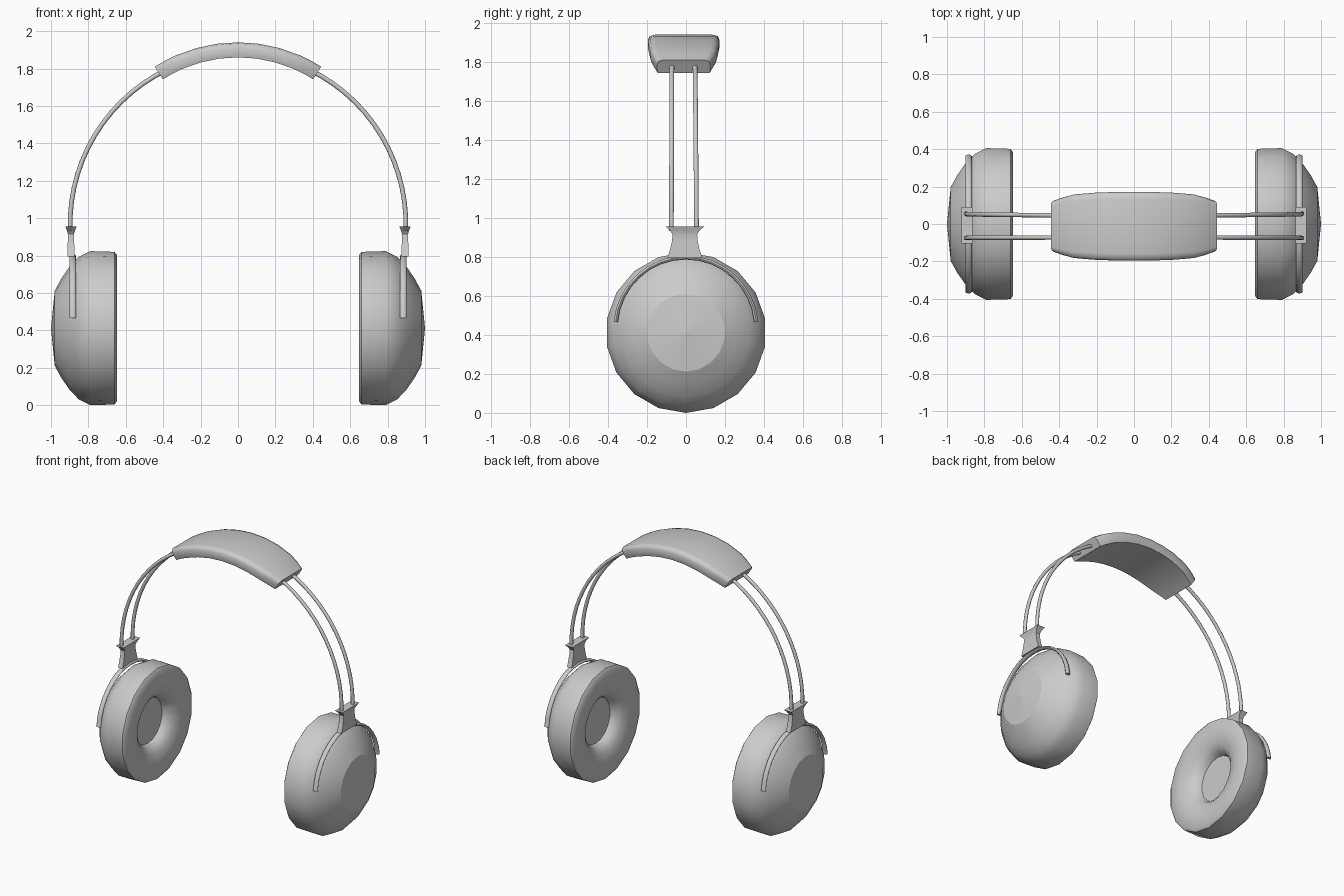
import bpy, bmesh
from math import sin, cos, pi, radians, asin

if "Cube" in bpy.data.objects:
    bpy.data.objects.remove(bpy.data.objects["Cube"])

CUP_Z = 0.412


def loft(name, rings, smooth=35, mirror=True, caps=True):
    """Skin a list of equal-length closed rings; optionally mirror over x."""
    bm = bmesh.new()
    loops = [[bm.verts.new(p) for p in ring] for ring in rings]
    n = len(loops[0])
    for a, b in zip(loops, loops[1:]):
        for i in range(n):
            j = (i + 1) % n
            bm.faces.new((a[i], a[j], b[j], b[i]))
    if caps:
        bm.faces.new(loops[0])
        bm.faces.new(loops[-1])
    bmesh.ops.remove_doubles(bm, verts=bm.verts, dist=1e-5)
    bmesh.ops.recalc_face_normals(bm, faces=bm.faces)
    mesh = bpy.data.meshes.new(name)
    bm.to_mesh(mesh)
    bm.free()
    mesh.shade_smooth()
    mesh.set_sharp_from_angle(angle=radians(smooth))
    obj = bpy.data.objects.new(name, mesh)
    bpy.context.collection.objects.link(obj)
    if mirror:
        mod = obj.modifiers.new("Mirror", 'MIRROR')
        mod.use_axis[0] = True
        mod.use_mirror_merge = False
    return obj


def lathe(name, profile, sides=18, smooth=35):
    """Revolve (x, radius) points around the ear cup axis."""
    rings = [[(x, r * sin(2 * pi * i / sides), CUP_Z + r * cos(2 * pi * i / sides))
              for i in range(sides)] for x, r in profile]
    return loft(name, rings, smooth, caps=False)


# Ear cups: cushion with recessed hole, outer shell, and end cap
lathe("ear_cushion_and_shell", [
    (0.735, 0.165), (0.70, 0.18), (0.668, 0.22), (0.65, 0.29), (0.647, 0.39),
    (0.66, 0.408), (0.79, 0.412), (0.85, 0.382), (0.90, 0.33),
    (0.945, 0.265), (0.98, 0.2)], smooth=50)
lathe("cup_end_cap", [(0.98, 0.2), (1.0, 0.0001)])
lathe("speaker_disc", [(0.735, 0.165), (0.735, 0.0001)])

# Yoke: flattened tube arching over each cup
yoke = []
for k in range(17):
    a = radians(5 + 170 * k / 16)
    yoke.append([(0.884 + 0.018 * cos(t), (0.362 + 0.011 * sin(t)) * cos(a),
                  0.435 + (0.362 + 0.011 * sin(t)) * sin(a))
                 for t in (2 * pi * i / 10 for i in range(10))])
loft("yoke", yoke, 50)

# Slider bracket: flared block joining yoke and rods
bracket = []
for z, hx, hy in [(0.795, 0.018, 0.09), (0.84, 0.018, 0.075), (0.88, 0.017, 0.066),
                  (0.915, 0.016, 0.063), (0.935, 0.022, 0.075), (0.955, 0.03, 0.098)]:
    bracket.append([(0.893 + sx * hx, -0.006 + sy * hy, z)
                    for sx, sy in ((-1, -1), (1, -1), (1, 1), (-1, 1))])
loft("slider_bracket", bracket, 30)

# Headband rods: two arcs per side running into the pad
for label, y_low, y_high in (("front", -0.075, -0.072), ("back", 0.054, 0.046)):
    rod = []
    for k in range(15):
        f = k / 14
        a = radians(-2 + 67 * f)
        y = y_low + (y_high - y_low) * f
        ring = []
        for i in range(10):
            t = 2 * pi * i / 10
            d = 0.0125 * cos(t)
            ring.append(((0.898 + d) * cos(a), y + 0.0125 * sin(t),
                         0.965 + (0.915 + d) * sin(a)))
        rod.append(ring)
    loft(label + "_headband_rod", rod, 50)

# Head pad: curved slab tapering in width towards both ends
pad = []
for x, w in [(0.445, 0.136), (0.39, 0.155), (0.33, 0.17), (0.22, 0.179), (0.11, 0.183)]:
    pad.append((asin(x / 0.827), w))
stations = [(-a, w) for a, w in pad] + [(0, 0.184)] + [(a, w) for a, w in reversed(pad)]
rings = []
for a, w in stations:
    section = [(-0.97 * w, 0.747), (-w, 0.765), (-w, 0.80), (-0.95 * w, 0.82), (-0.8 * w, 0.827),
               (0.8 * w, 0.827), (0.95 * w, 0.82), (w, 0.80), (w, 0.765), (0.97 * w, 0.747)]
    rings.append([(r * sin(a), y - 0.012, 1.113 + r * cos(a)) for y, r in section])
loft("head_pad", rings, 55, mirror=False)
